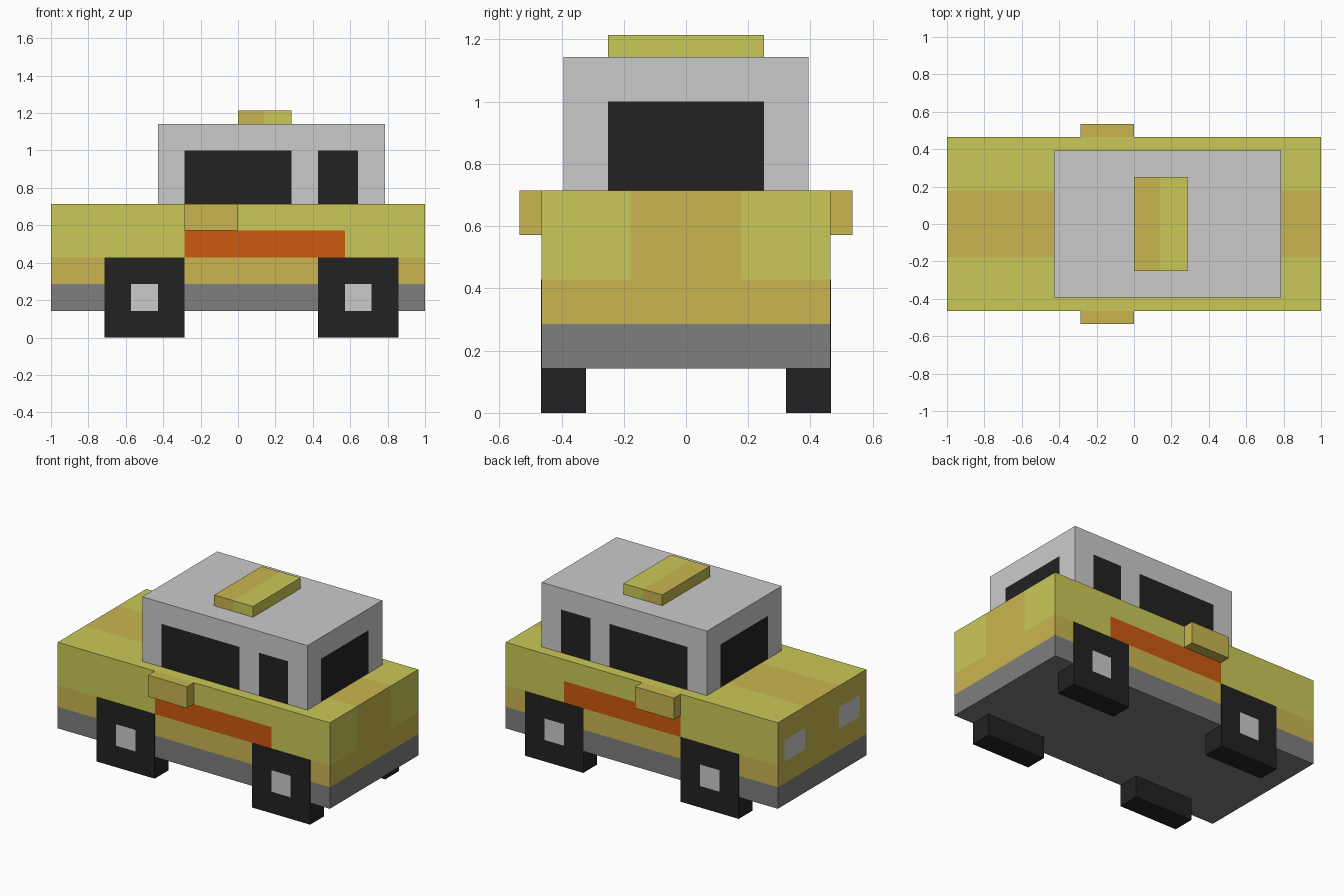
import bpy, bmesh
from mathutils import Vector

if "Cube" in bpy.data.objects:
    bpy.data.objects.remove(bpy.data.objects["Cube"])

U = 1 / 14  # the model sits on a grid of 28 cells along x


def lin(v):
    v /= 255
    return v / 12.92 if v <= 0.04045 else ((v + 0.055) / 1.055) ** 2.4


PALETTE = {
    "yellow": (203, 201, 87), "tan": (202, 182, 80), "light_grey": (203, 203, 203),
    "grey": (126, 126, 126), "black": (34, 34, 34), "orange": (203, 90, 14),
}
NAMES = list(PALETTE)
MATS = []
for n, rgb in PALETTE.items():
    m = bpy.data.materials.new(n)
    m.diffuse_color = (*map(lin, rgb), 1)
    m.use_nodes = True
    m.node_tree.nodes["Principled BSDF"].inputs["Base Color"].default_value = m.diffuse_color
    MATS.append(m)


def box(name, lo, hi, rule, cuts=((), (), ())):
    """Box in grid cells, sliced at the cut planes; rule(centre, normal) gives each face's colour."""
    bm = bmesh.new()
    bmesh.ops.create_cube(bm, size=1)
    for v in bm.verts:
        v.co = Vector([hi[i] if v.co[i] > 0 else lo[i] for i in range(3)])
    for axis in range(3):
        for c in cuts[axis]:
            p = Vector((0, 0, 0))
            n = Vector((0, 0, 0))
            p[axis], n[axis] = c, 1
            bmesh.ops.bisect_plane(bm, geom=bm.verts[:] + bm.edges[:] + bm.faces[:],
                                   plane_co=p, plane_no=n)
    bm.normal_update()
    for f in bm.faces:
        col = rule if isinstance(rule, str) else rule(f.calc_center_median(), f.normal)
        f.material_index = NAMES.index(col)
    bmesh.ops.scale(bm, vec=(U, U, U), verts=bm.verts)
    me = bpy.data.meshes.new(name)
    bm.to_mesh(me)
    bm.free()
    for m in MATS:
        me.materials.append(m)
    ob = bpy.data.objects.new(name, me)
    bpy.context.collection.objects.link(ob)
    return ob


# Body: grey sill, tan band, yellow upper, bonnet stripe, headlights at -x, orange side panel
def body_rule(c, n):
    if n.z < -0.5 or c.z < 4:
        return "grey"
    if n.z > 0.5:
        return "tan" if abs(c.y) < 2.5 else "yellow"
    if n.x < -0.5:
        return "light_grey" if 2.5 < abs(c.y) < 5.5 and 6 < c.z < 8 else "tan"
    if n.x > 0.5:
        return "yellow" if abs(c.y) > 2.5 and c.z > 6 else "tan"
    if c.z < 6:
        return "tan"
    return "orange" if -4 < c.x < 8 and c.z < 8 else "yellow"


box("body", (-14, -6.5, 2), (14, 6.5, 10), body_rule,
    ((-4, 8), (-5.5, -2.5, 2.5, 5.5), (4, 6, 8)))


# Cabin with windows on all four sides
def cabin_rule(c, n):
    if abs(n.z) > 0.5 or c.z > 14:
        return "light_grey"
    if abs(n.x) > 0.5:
        return "black" if abs(c.y) < 3.5 else "light_grey"
    return "black" if -4 < c.x < 4 or 6 < c.x < 9 else "light_grey"


box("cabin", (-6, -5.5, 10), (11, 5.5, 16), cabin_rule,
    ((-4, 4, 6, 9), (-3.5, 3.5), (14,)))

# Roof sign, half tan and half yellow
box("roof_sign", (0, -3.5, 16), (4, 3.5, 17),
    lambda c, n: "tan" if c.x < 1.95 else "yellow", ((1.95,), (), ()))

# Wheels (just proud of the body side) and side mirrors
for side, s in (("right", -1), ("left", 1)):
    y0, y1 = sorted((s * 4.5, s * 6.53))
    for end, x in (("front", -10), ("rear", 6)):
        def wheel_rule(c, n, x=x, s=s):
            hub = n.y * s > 0.5 and x + 2 < c.x < x + 4 and 2 < c.z < 4
            return "light_grey" if hub else "black"
        box(f"{end}_{side}_wheel", (x, y0, 0), (x + 6, y1, 6), wheel_rule,
            ((x + 2, x + 4), (), (2, 4)))
    y0, y1 = sorted((s * 6.5, s * 7.5))
    box(f"{side}_mirror", (-4, y0, 8), (0, y1, 10), "tan")
